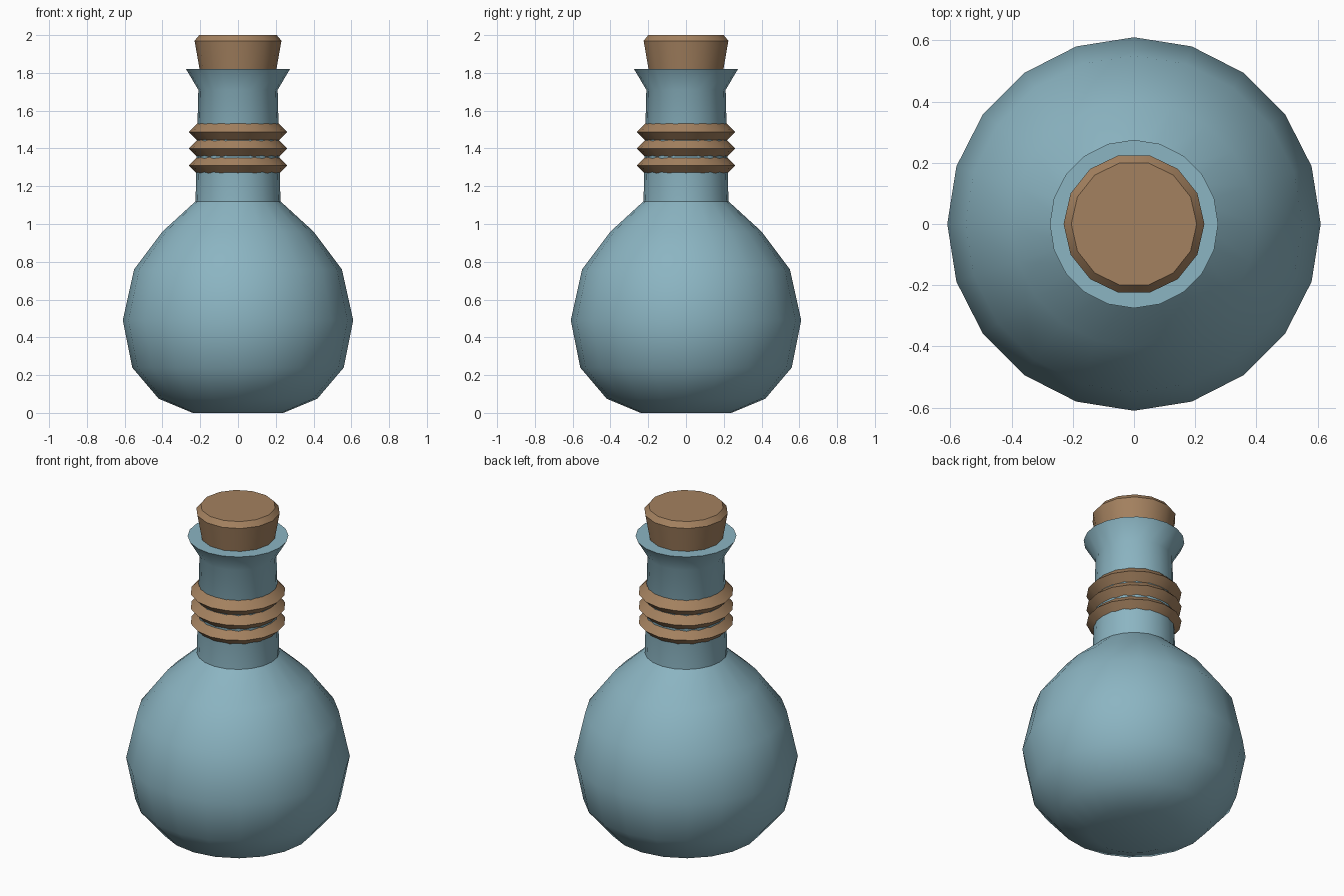
import bpy, bmesh, math

cube = bpy.data.objects.get("Cube")
if cube:
    bpy.data.objects.remove(cube)


def material(name, rgb):
    m = bpy.data.materials.new(name)
    m.use_nodes = True
    m.diffuse_color = (*rgb, 1)
    m.node_tree.nodes["Principled BSDF"].inputs["Base Color"].default_value = (*rgb, 1)
    return m


blue_glass = material("blue glass", (0.26, 0.46, 0.54))
cork_brown = material("cork brown", (0.37, 0.22, 0.115))


def lathe(name, profile, sides, mat, closed=False):
    """Spin (radius, height) points round z; open profiles get flat caps."""
    bm = bmesh.new()
    rings = []
    for r, z in profile:
        angles = [math.tau * i / sides for i in range(sides)]
        rings.append([bm.verts.new((r * math.cos(a), r * math.sin(a), z)) for a in angles])
    pairs = list(zip(rings, rings[1:]))
    if closed:
        pairs.append((rings[-1], rings[0]))
    else:
        bm.faces.new(rings[0][::-1])
        bm.faces.new(rings[-1])
    for low, high in pairs:
        for i in range(sides):
            j = (i + 1) % sides
            bm.faces.new((low[i], low[j], high[j], high[i]))
    bmesh.ops.recalc_face_normals(bm, faces=bm.faces)
    mesh = bpy.data.meshes.new(name)
    bm.to_mesh(mesh)
    bm.free()
    mesh.materials.append(mat)
    obj = bpy.data.objects.new(name, mesh)
    bpy.context.collection.objects.link(obj)
    bpy.ops.object.select_all(action="DESELECT")
    obj.select_set(True)
    bpy.context.view_layer.objects.active = obj
    bpy.ops.object.shade_smooth_by_angle(angle=math.radians(35))
    return obj


# Round flask with straight neck and flared lip
lathe("flask", [(0.24, 0), (0.42, 0.075), (0.56, 0.24), (0.61, 0.49), (0.55, 0.76),
                (0.40, 0.96), (0.225, 1.12), (0.21, 1.71), (0.275, 1.82)], 20, blue_glass)

# Tapered stopper with a bevelled top
lathe("stopper", [(0.2, 1.8), (0.23, 1.97), (0.205, 2.0)], 14, cork_brown)

# Three cord loops with a diamond section
for n, z in enumerate((1.31, 1.4, 1.487)):
    r, h = 0.215, 0.045
    lathe(f"cord_loop_{n + 1}", [(r, z - h), (r + h, z), (r, z + h), (r - h, z)],
          16, cork_brown, closed=True)
